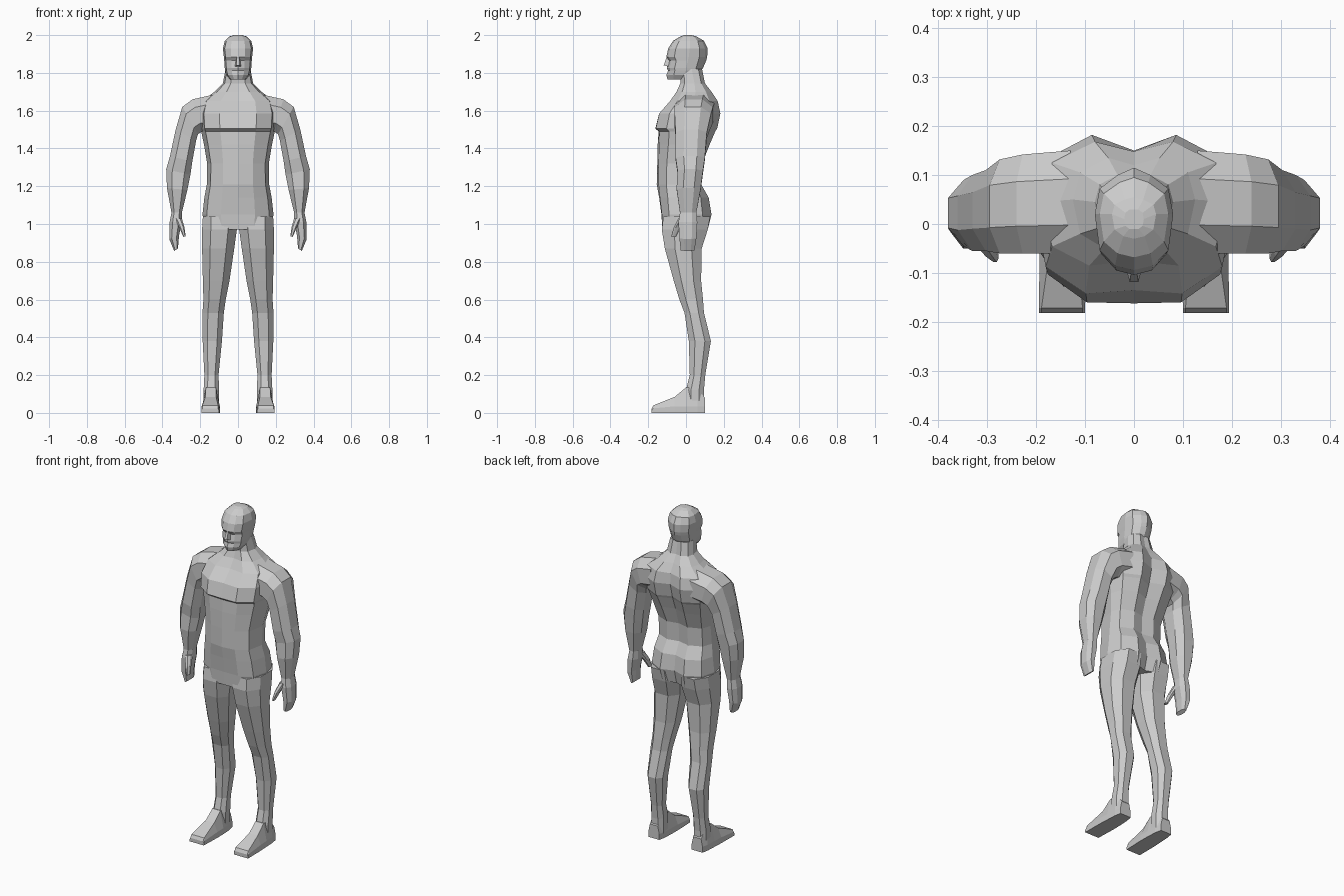
import bpy, bmesh


def loft(name, rings):
    """Skin a list of equal-length closed rings and cap both ends."""
    bm = bmesh.new()
    rows = [[bm.verts.new(p) for p in r] for r in rings]
    n = len(rows[0])
    for a, b in zip(rows, rows[1:]):
        for i in range(n):
            bm.faces.new((a[i], a[(i + 1) % n], b[(i + 1) % n], b[i]))
    bm.faces.new(rows[0])
    bm.faces.new(rows[-1])
    bmesh.ops.recalc_face_normals(bm, faces=bm.faces)
    mesh = bpy.data.meshes.new(name)
    bm.to_mesh(mesh)
    bm.free()
    obj = bpy.data.objects.new(name, mesh)
    bpy.context.collection.objects.link(obj)
    return obj


def body_ring(z, w, yf0, yf1, ym, yb1, yb0):
    """Symmetric 12-sided slice: centre, mid, corner and side depths."""
    half = [(0, yf0), (.48 * w, yf1), (.88 * w, ym + .7 * (yf1 - ym)), (w, ym),
            (.88 * w, ym + .65 * (yb1 - ym)), (.42 * w, yb1), (0, yb0)]
    pts = half + [(-x, y) for x, y in half[-2:0:-1]]
    return [(x, y, z) for x, y in pts]


OCT = [(1, .45), (.5, 1), (-.5, 1), (-1, .45), (-1, -.45), (-.5, -1), (.5, -1), (1, -.45)]


def limb_ring(s, xi, zi, xo, zo, yf, yb):
    """Eight-sided slice between an inner and an outer point."""
    return [(s * ((xi + xo) / 2 + u * (xo - xi) / 2),
             (yf + yb) / 2 + v * (yb - yf) / 2,
             (zi + zo) / 2 + u * (zo - zi) / 2) for u, v in OCT]


# Torso and neck: z, half width, front centre, front mid, side, back mid, back centre
torso = [
    (.97, .175, -.125, -.125, 0, .115, .09),
    (1.05, .188, -.13, -.128, 0, .135, .11),
    (1.14, .178, -.142, -.138, 0, .12, .10),
    (1.21, .165, -.155, -.145, -.01, .08, .065),
    (1.32, .163, -.152, -.145, 0, .085, .07),
    (1.42, .18, -.15, -.142, .02, .125, .10),
    (1.49, .195, -.145, -.14, .03, .155, .125),
    (1.505, .20, -.162, -.16, .03, .165, .13),
    (1.585, .205, -.135, -.142, .04, .182, .15),
    (1.65, .19, -.075, -.085, .045, .168, .148),
    (1.70, .125, -.04, -.05, .05, .135, .12),
    (1.745, .08, -.025, -.03, .045, .10, .095),
    (1.82, .066, -.03, -.03, .03, .085, .08),
]
loft("torso", [body_ring(*r) for r in torso])

# Head with mouth, cheek and brow slices
head = [
    (1.765, .042, -.098, -.085, -.02, .03, .03),
    (1.79, .062, -.104, -.088, -.01, .06, .065),
    (1.812, .068, -.094, -.084, 0, .075, .08),
    (1.825, .07, -.102, -.086, 0, .082, .09),
    (1.865, .073, -.092, -.078, .01, .095, .107),
    (1.885, .075, -.104, -.095, .015, .10, .112),
    (1.93, .08, -.094, -.085, .02, .10, .115),
    (1.97, .07, -.068, -.06, .02, .085, .095),
    (1.993, .045, -.03, -.025, .02, .05, .055),
    (2.0, .02, -.01, -.01, .01, .03, .03),
]
loft("head", [body_ring(*r) for r in head])

# Nose wedge
loft("nose", [[(-.018, -.085, 1.832), (.018, -.085, 1.832), (.009, -.118, 1.84), (-.009, -.118, 1.84)],
              [(-.008, -.085, 1.885), (.008, -.085, 1.885), (.006, -.102, 1.885), (-.006, -.102, 1.885)]])

# Arms and hands: inner x, inner z, outer x, outer z, front y, back y
arm = [
    (.13, 1.50, .13, 1.685, -.06, .15),
    (.19, 1.49, .24, 1.66, -.06, .142),
    (.212, 1.475, .295, 1.62, -.06, .132),
    (.222, 1.44, .33, 1.50, -.055, .11),
    (.242, 1.33, .36, 1.36, -.055, .10),
    (.252, 1.26, .38, 1.29, -.045, .09),
    (.268, 1.18, .376, 1.19, -.05, .078),
    (.297, 1.06, .352, 1.06, -.032, .055),
    (.298, 1.01, .362, 1.01, -.04, .06),
    (.312, .94, .364, .92, -.035, .055),
    (.318, .87, .338, .858, -.028, .045),
]
thumb = [
    (.297, 1.03, .335, 1.03, -.04, .01),
    (.283, .98, .31, .98, -.066, -.028),
    (.277, .935, .29, .932, -.078, -.052),
]

# Legs: z, inner x, outer x, front y, back y
leg = [
    (1.04, .012, .186, -.12, .128),
    (.97, .006, .19, -.128, .115),
    (.87, .02, .19, -.112, .083),
    (.70, .045, .186, -.065, .08),
    (.60, .065, .183, -.035, .09),
    (.53, .075, .188, -.008, .095),
    (.38, .085, .187, .015, .132),
    (.20, .103, .178, .02, .102),
    (.12, .10, .182, 0, .095),
    (.03, .10, .182, 0, .095),
]

# Feet: y, inner x, outer x, top z, top edge inset
foot = [(.10, .108, .18, .08, .01), (.06, .10, .187, .13, .015), (.0, .097, .19, .135, .02),
        (-.06, .096, .193, .085, .02), (-.172, .10, .194, .04, .005), (-.182, .10, .194, .022, .005)]


def foot_ring(s, y, xi, xo, top, inset):
    return [(s * xi, y, 0), (s * xo, y, 0), (s * xo, y, min(.035, top * .6)),
            (s * (xo - inset), y, top), (s * (xi + inset), y, top), (s * xi, y, min(.035, top * .6))]


for s, side in ((1, "left"), (-1, "right")):
    loft(side + "_arm", [limb_ring(s, *r) for r in arm])
    loft(side + "_thumb", [limb_ring(s, *r) for r in thumb])
    loft(side + "_leg", [limb_ring(s, xi, z, xo, z, yf, yb) for z, xi, xo, yf, yb in leg])
    loft(side + "_foot", [foot_ring(s, *r) for r in foot])
